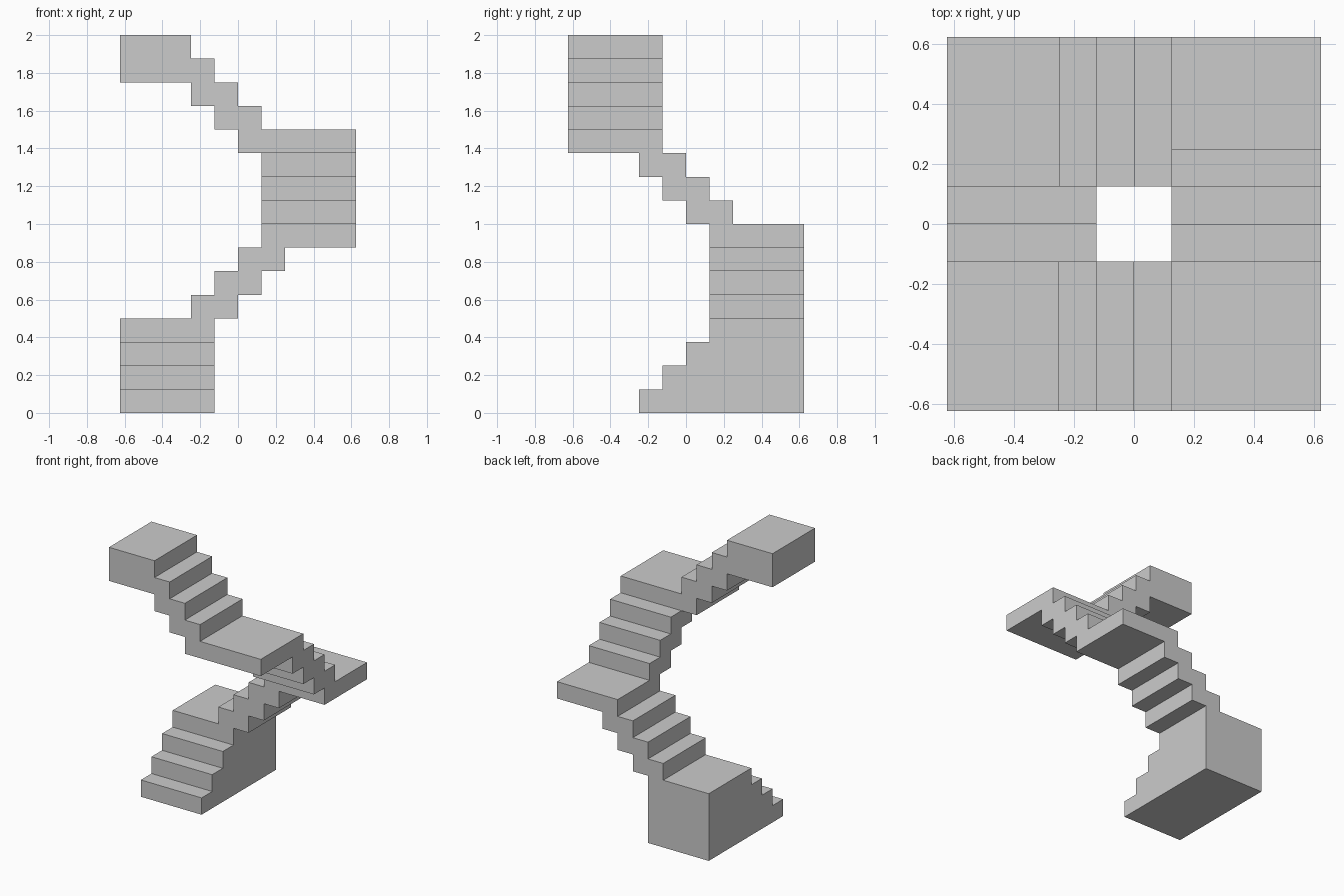
import bpy, bmesh, math
from mathutils import Matrix

if "Cube" in bpy.data.objects:
    bpy.data.objects.remove(bpy.data.objects["Cube"])

U = 0.125  # one riser / tread


def climb(t, z, n):
    """Zigzag of n risers starting at (t, z), in step units."""
    return [(t + i, z + i + j) for i in range(n) for j in (0, 1)]


def flight(name, profile, quarter):
    """Extrude a side profile across the stair width, turned clockwise."""
    bm = bmesh.new()
    face = bm.faces.new([bm.verts.new((-5 * U, t * U, z * U)) for t, z in profile])
    ext = bmesh.ops.extrude_face_region(bm, geom=[face], use_keep_orig=True)
    verts = [g for g in ext["geom"] if isinstance(g, bmesh.types.BMVert)]
    bmesh.ops.translate(bm, vec=(4 * U, 0, 0), verts=verts)
    bm.transform(Matrix.Rotation(-math.pi / 2 * quarter, 4, 'Z'))
    bmesh.ops.recalc_face_normals(bm, faces=bm.faces)
    mesh = bpy.data.meshes.new(name)
    bm.to_mesh(mesh)
    bm.free()
    bpy.context.collection.objects.link(bpy.data.objects.new(name, mesh))


# Solid bottom flight with its landing
flight("bottom_flight", climb(-2, 0, 4) + [(5, 4), (5, 0)], 0)

# Two hanging flights with stepped undersides and thin landings
for i, name in enumerate(("second_flight", "third_flight"), start=1):
    z = 4 * i
    under = climb(0, z, 3)[::-1]
    flight(name, climb(-2, z, 4) + [(5, z + 4), (5, z + 3)] + under, i)

# Top flight with a thick upper landing
flight("top_flight", [(-1, 11)] + climb(-1, 12, 4) + [(5, 16), (5, 14)] + climb(0, 11, 3)[::-1], 3)
